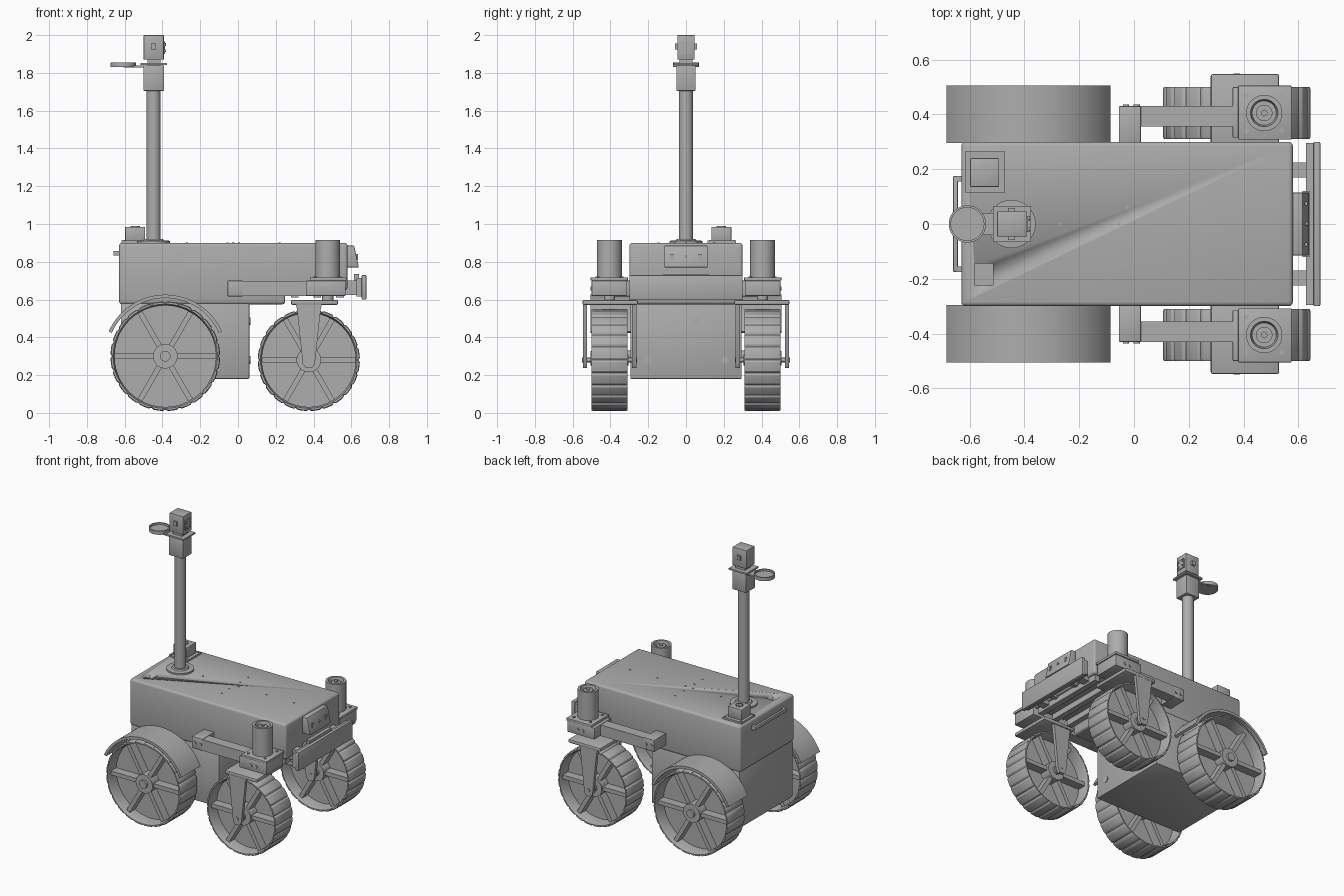
import bpy, bmesh, math
from mathutils import Matrix

cube = bpy.data.objects.get("Cube")
if cube:
    bpy.data.objects.remove(cube, do_unlink=True)

grey = bpy.data.materials.new("plain_grey")
grey.use_nodes = True
GREY = (0.42, 0.42, 0.42, 1)
grey.diffuse_color = GREY
grey.node_tree.nodes["Principled BSDF"].inputs["Base Color"].default_value = GREY


def finish(name, bm):
    bmesh.ops.recalc_face_normals(bm, faces=bm.faces)
    mesh = bpy.data.meshes.new(name)
    bm.to_mesh(mesh)
    bm.free()
    mesh.materials.append(grey)
    mesh.shade_smooth()
    mesh.set_sharp_from_angle(angle=math.radians(30))
    obj = bpy.data.objects.new(name, mesh)
    bpy.context.scene.collection.objects.link(obj)
    return obj


def prism(name, profile, y0, y1, bevel=0, segments=2):
    """Side outline in x and z, extruded along y."""
    bm = bmesh.new()
    face = bm.faces.new([bm.verts.new((x, y0, z)) for x, z in profile])
    new = bmesh.ops.extrude_face_region(bm, geom=[face])["geom"]
    verts = [v for v in new if isinstance(v, bmesh.types.BMVert)]
    bmesh.ops.translate(bm, verts=verts, vec=(0, y1 - y0, 0))
    if bevel:
        bmesh.ops.bevel(bm, geom=bm.edges[:], offset=bevel, segments=segments,
                        profile=0.5, affect='EDGES')
    return finish(name, bm)


def box(name, xs, ys, zs, bevel=0):
    (a, b), (c, d) = xs, zs
    return prism(name, [(a, c), (b, c), (b, d), (a, d)], min(ys), max(ys), bevel)


def lathe(name, profile, centre, axis='z', seg=40, notch=0, tread_r=9):
    """Turn (radius, height) points about an axis; notch cuts tread grooves."""
    bm = bmesh.new()
    rows = []
    for i in range(seg):
        a = math.tau * i / seg
        row = []
        for r, h in profile:
            if i % 6 == 0 and r >= tread_r:
                r -= notch
            row.append(bm.verts.new((r * math.cos(a), r * math.sin(a), h)))
        rows.append(row)
    n = len(profile)
    closed = profile[0][0] > 0
    for i in range(seg):
        p, q = rows[i], rows[(i + 1) % seg]
        for j in range(n if closed else n - 1):
            k = (j + 1) % n
            bm.faces.new((p[j], p[k], q[k], q[j]))
    bmesh.ops.remove_doubles(bm, verts=bm.verts, dist=1e-5)
    turn = {'z': Matrix(), 'y': Matrix.Rotation(math.pi / 2, 4, 'X'),
            'x': Matrix.Rotation(math.pi / 2, 4, 'Y')}[axis]
    bmesh.ops.transform(bm, matrix=Matrix.Translation(centre) @ turn, verts=bm.verts)
    return finish(name, bm)


def cyl(name, centre, r, length, axis='z', seg=32):
    h = length / 2
    return lathe(name, [(0, -h), (r, -h), (r, h), (0, h)], centre, axis, seg)


def wheel(name, x, y, r):
    # Grooved tyre and rim
    w, t = 0.095, r - 0.014
    lathe(name + "_tyre", [(t, -w), (r - 0.004, -w), (r, -w + 0.008), (r, w - 0.008),
                           (r - 0.004, w), (t, w), (t - 0.008, 0.07), (t - 0.008, -0.07)],
          (x, y, r + 0.01), 'y', 144, 0.007, r - 0.005)
    # Closed web with six ribs and a hub
    z = r + 0.01
    cyl(name + "_web", (x, y, z), t - 0.004, 0.02, 'y', 72)
    cyl(name + "_hub", (x, y, z), 0.065, 0.17, 'y')
    cyl(name + "_hub_cap", (x, y, z), 0.028, 0.2, 'y', 24)
    for k in range(3):
        spoke = box(f"{name}_spoke_{k}", (-t, t), (-0.07, 0.07), (-0.014, 0.014))
        spoke.matrix_world = (Matrix.Translation((x, y, z))
                              @ Matrix.Rotation(k * math.pi / 3, 4, 'Y'))


# Body shell, with a square pocket in the deck, and lower hull
body = prism("body_shell", [(-0.63, 0.575), (0.25, 0.575), (0.25, 0.65),
                            (0.58, 0.65), (0.58, 0.9), (-0.63, 0.9)],
             -0.3, 0.3, 0.016, 3)
cutter = box("pocket_cutter", (-0.58, -0.515), (-0.225, -0.145), (0.84, 1))
cutter.hide_render = True
cutter.hide_viewport = True
pocket = body.modifiers.new("pocket", 'BOOLEAN')
pocket.operation = 'DIFFERENCE'
pocket.object = cutter
box("lower_hull", (-0.62, 0.06), (-0.295, 0.295), (0.18, 0.59), 0.006)
for y, z in ((0.06, 0.485), (-0.205, 0.28), (0.205, 0.28)):
    cyl("hull_port", (0.06, y, z), 0.02, 0.01, 'x', 24)
for x in (0.3, 0.42, 0.54):
    box("underbody_beam", (x - 0.02, x + 0.02), (-0.28, 0.28), (0.61, 0.66))

# Deck screws
for x, y in ((-0.27, 0), (-0.055, 0), (0.005, 0), (0.22, 0), (0.435, 0),
             (-0.025, 0.15), (-0.025, 0.06), (-0.025, -0.06), (-0.025, -0.145)):
    cyl("deck_screw", (x, y, 0.9), 0.006, 0.006, 'z', 12)

# Front panel, bumper and its brackets
prism("front_panel", [(0.57, 0.77), (0.64, 0.77), (0.615, 0.885), (0.57, 0.885)],
      -0.115, 0.115, 0.004)
for y in (-0.075, 0.075):
    box("panel_socket", (0.62, 0.634), (y - 0.008, y + 0.008), (0.81, 0.84))
cyl("panel_button", (0.625, 0, 0.825), 0.008, 0.02, 'x', 16)
box("bumper_plate", (0.655, 0.68), (-0.3, 0.3), (0.6, 0.73), 0.005)
box("bumper_beam", (0.627, 0.66), (-0.295, 0.295), (0.615, 0.715))
box("bumper_mount", (0.615, 0.64), (-0.12, 0.12), (0.635, 0.735))
for s in (-1, 1):
    box("bumper_bracket", (0.56, 0.635), (s * 0.17, s * 0.225), (0.625, 0.7))
    box("bumper_strut", (0.56, 0.62), (s * 0.085, s * 0.115), (0.64, 0.7))

# Rear handle
box("rear_handle", (-0.66, -0.642), (-0.175, 0.175), (0.832, 0.858), 0.004)
for y in (-0.165, 0.165):
    box("handle_post", (-0.65, -0.62), (y - 0.01, y + 0.01), (0.832, 0.858))

# Receiver box on the deck
box("receiver_plate", (-0.617, -0.47), (0.115, 0.265), (0.895, 0.912))
box("receiver_box", (-0.598, -0.492), (0.135, 0.24), (0.91, 0.985), 0.004)
lathe("receiver_socket", [(0.025, 0), (0.025, 0.007), (0.02, 0.007), (0.02, 0)],
      (-0.545, 0.187, 0.983), 'z', 24)
for x in (-0.605, -0.482):
    for y in (0.127, 0.253):
        cyl("receiver_screw", (x, y, 0.913), 0.006, 0.006, 'z', 12)

# Mast and sensor head
MX = -0.447
lathe("mast_base", [(0, 0), (0.088, 0), (0.088, 0.014), (0.055, 0.016),
                    (0.05, 0.024), (0, 0.024)], (MX, 0, 0.897))
cyl("mast_tube", (MX, 0, 1.31), 0.0375, 0.82)
box("head_lower", (-0.5, -0.392), (-0.05, 0.05), (1.705, 1.84), 0.003)
box("head_plate", (-0.515, -0.376), (-0.065, 0.065), (1.842, 1.853))
box("head_neck", (-0.48, -0.41), (-0.035, 0.035), (1.835, 1.88))
box("head_upper", (-0.5, -0.392), (-0.046, 0.046), (1.87, 2.0), 0.004)
box("camera_face", (-0.395, -0.386), (-0.03, 0.03), (1.9, 1.965))
for y in (-0.02, 0.02):
    for z in (1.917, 1.95):
        cyl("camera_lens", (-0.385, y, z), 0.007, 0.01, 'x', 16)
box("camera_side_clip", (-0.46, -0.435), (-0.058, 0.058), (1.925, 1.955))
box("antenna_arm", (-0.605, -0.49), (-0.04, 0.04), (1.828, 1.838))
lathe("antenna_dish", [(0, 0), (0.068, 0), (0.068, 0.025), (0.06, 0.025),
                       (0.06, 0.012), (0, 0.012)], (-0.608, 0, 1.83))

for s, side in ((1, "left"), (-1, "right")):
    # Rear wheel, axle and curved fender
    wheel(side + "_rear_wheel", -0.385, s * 0.405, 0.29)
    cyl(side + "_rear_axle", (-0.385, s * 0.3, 0.3), 0.03, 0.1, 'y')
    angles = [math.radians(24 + 132 * i / 32) for i in range(33)]
    arc = [(r * math.cos(a) - 0.385, r * math.sin(a) + 0.298)
           for r, path in ((0.328, angles), (0.31, angles[::-1])) for a in path]
    prism(side + "_fender", arc, s * 0.295, s * 0.505)

    # Arm from the body to the steering mount
    box(side + "_arm_stub", (-0.055, 0.025), (s * 0.29, s * 0.43), (0.617, 0.7), 0.003)
    box(side + "_arm", (0.02, 0.4), (s * 0.355, s * 0.43), (0.62, 0.697))
    for x in (-0.03, 0.01, 0.45, 0.49):
        y = 0.43 if x < 0.1 else 0.5
        cyl("arm_bolt", (x, s * y, 0.658), 0.011, 0.012, 'y', 16)

    # Steering mount with motor on top
    box(side + "_steering_block", (0.36, 0.57), (s * 0.315, s * 0.5), (0.62, 0.7), 0.004)
    box(side + "_motor_plate", (0.38, 0.575), (s * 0.308, s * 0.505), (0.7, 0.718), 0.003)
    lathe(side + "_motor", [(0, 0), (0.066, 0), (0.066, 0.205), (0.05, 0.205),
                            (0.044, 0.18), (0.03, 0.18), (0.03, 0.195),
                            (0.012, 0.195), (0.012, 0.203), (0, 0.203)],
          (0.475, s * 0.405, 0.71))
    for x in (0.41, 0.54):
        for y in (0.34, 0.47):
            cyl("motor_bolt", (x, s * y, 0.719), 0.009, 0.008, 'z', 12)
    cyl(side + "_steering_shaft", (0.475, s * 0.405, 0.61), 0.03, 0.05)

    # Fork and caster wheel
    box(side + "_fork_crown", (0.28, 0.53), (s * 0.255, s * 0.548), (0.572, 0.598), 0.008)
    fork = [(0.305, 0.58), (0.312, 0.55), (0.343, 0.26), (0.358, 0.238),
            (0.392, 0.238), (0.407, 0.26), (0.438, 0.55), (0.445, 0.58)]
    for y0, y1 in ((0.262, 0.285), (0.523, 0.545)):
        prism(side + "_fork_plate", fork, s * y0, s * y1)
    wheel(side + "_front_wheel", 0.375, s * 0.405, 0.27)
    cyl(side + "_front_axle", (0.375, s * 0.405, 0.28), 0.012, 0.29, 'y', 16)
